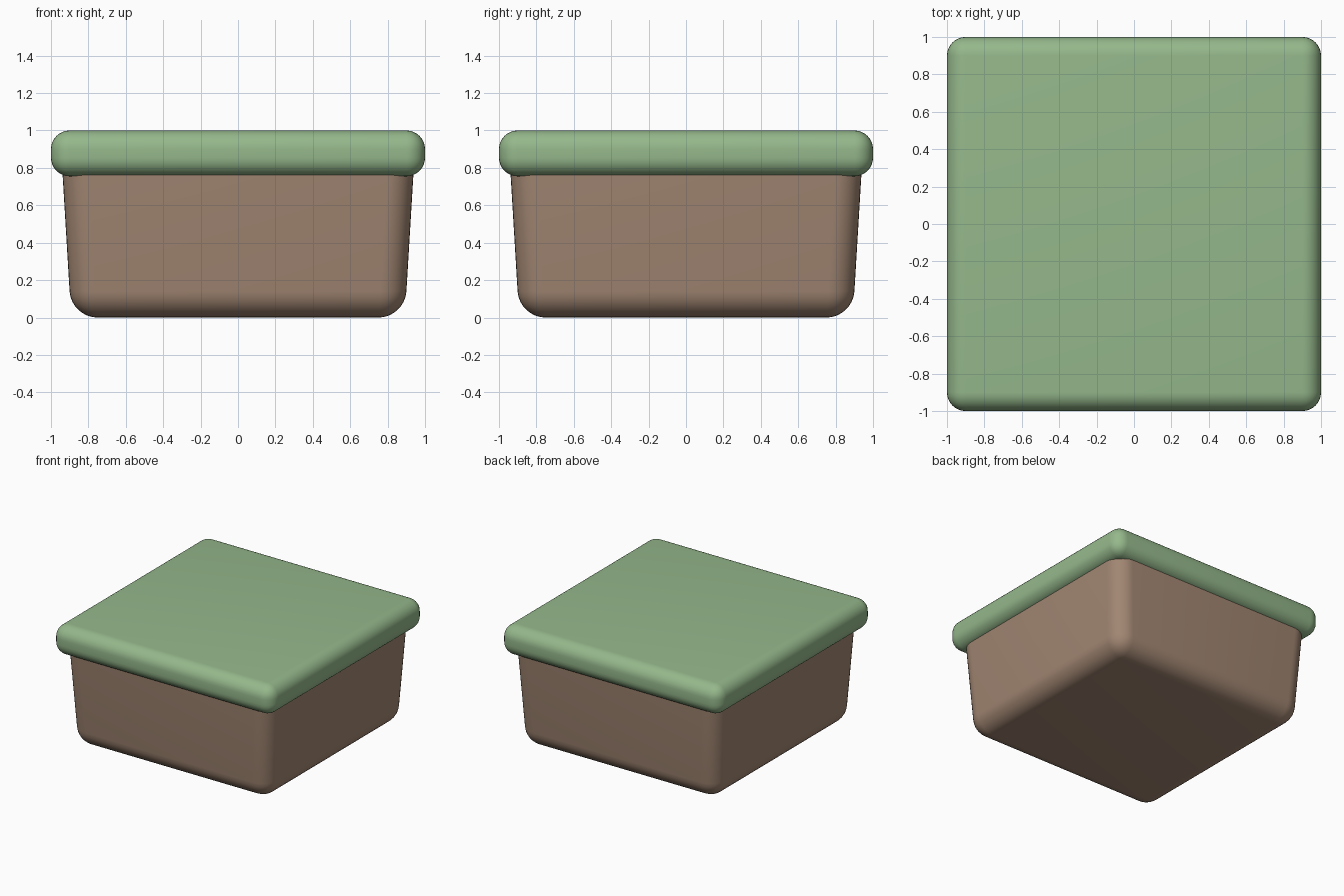
import bpy, bmesh

if "Cube" in bpy.data.objects:
    bpy.data.objects.remove(bpy.data.objects["Cube"])


def rounded_box(name, z0, z1, half_bottom, half_top, radius, color, round_top=True):
    """Square box that may taper, with rounded edges."""
    bm = bmesh.new()
    bmesh.ops.create_cube(bm, size=2)
    for v in bm.verts:
        top = v.co.z > 0
        half = half_top if top else half_bottom
        v.co = (v.co.x * half, v.co.y * half, z1 if top else z0)
    edges = [e for e in bm.edges
             if round_top or any(v.co.z < z1 - 1e-4 for v in e.verts)]
    bmesh.ops.bevel(bm, geom=edges, offset=radius, offset_type='OFFSET',
                    segments=8, profile=0.5, affect='EDGES', clamp_overlap=True)
    mesh = bpy.data.meshes.new(name)
    bm.to_mesh(mesh)
    bm.free()
    obj = bpy.data.objects.new(name, mesh)
    bpy.context.collection.objects.link(obj)
    mat = bpy.data.materials.new(name + "_colour")
    mat.diffuse_color = color
    mat.use_nodes = True
    mat.node_tree.nodes["Principled BSDF"].inputs["Base Color"].default_value = mat.diffuse_color
    mesh.materials.append(mat)
    bpy.ops.object.select_all(action='DESELECT')
    obj.select_set(True)
    bpy.context.view_layer.objects.active = obj
    bpy.ops.object.shade_smooth_by_angle(angle=0.7)
    return obj


# Tapered container, its plain top hidden inside the lid
rounded_box("container", 0, 0.85, 0.892, 0.943, 0.14, (0.36, 0.24, 0.17, 1), round_top=False)

# Overhanging lid
rounded_box("lid", 0.755, 1.0, 1.0, 1.0, 0.1, (0.30, 0.48, 0.26, 1))
